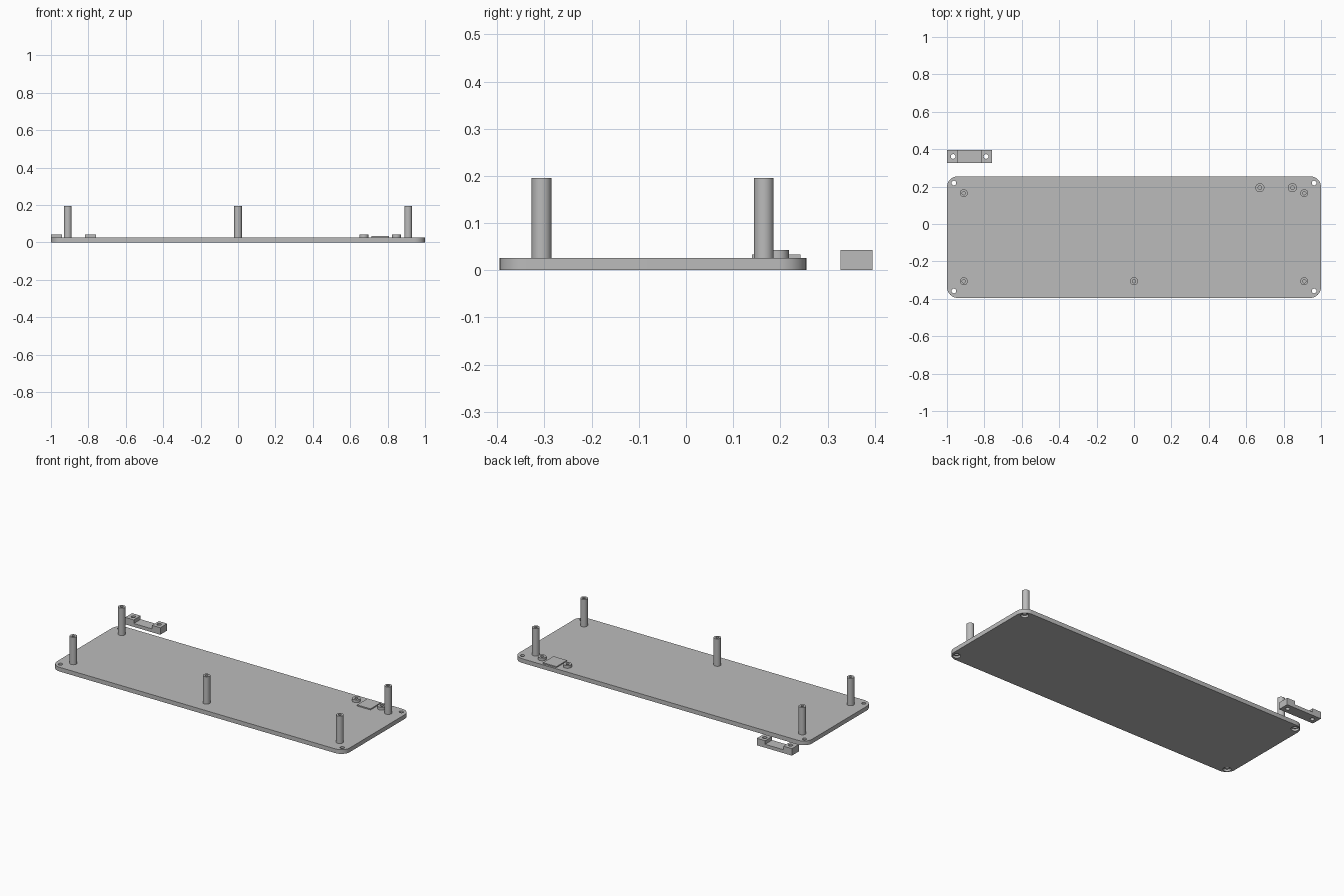
import bpy, bmesh, math

if "Cube" in bpy.data.objects:
    bpy.data.objects.remove(bpy.data.objects["Cube"])

grey = bpy.data.materials.new("plain grey")
grey.diffuse_color = (0.5, 0.5, 0.5, 1)
grey.use_nodes = True
grey.node_tree.nodes["Principled BSDF"].inputs["Base Color"].default_value = grey.diffuse_color


def prism(name, outline, lo, hi, axis="Z"):
    """Extrude a closed 2D outline: xy along z, or xz along y."""
    bm = bmesh.new()
    place = (lambda u, v: (u, v, lo)) if axis == "Z" else (lambda u, v: (u, lo, v))
    face = bm.faces.new([bm.verts.new(place(u, v)) for u, v in outline])
    new = bmesh.ops.extrude_face_region(bm, geom=[face])["geom"]
    shift = (0, 0, hi - lo) if axis == "Z" else (0, hi - lo, 0)
    bmesh.ops.translate(bm, vec=shift, verts=[g for g in new if isinstance(g, bmesh.types.BMVert)])
    bmesh.ops.recalc_face_normals(bm, faces=bm.faces)
    mesh = bpy.data.meshes.new(name)
    bm.to_mesh(mesh)
    bm.free()
    mesh.materials.append(grey)
    obj = bpy.data.objects.new(name, mesh)
    bpy.context.collection.objects.link(obj)
    return obj


def rounded(x0, x1, y0, y1, r, n=10):
    corners = [(x1 - r, y1 - r), (x0 + r, y1 - r), (x0 + r, y0 + r), (x1 - r, y0 + r)]
    return [(cx + r * math.cos(a), cy + r * math.sin(a))
            for k, (cx, cy) in enumerate(corners)
            for a in [math.pi / 2 * (k + i / n) for i in range(n + 1)]]


def cylinder(name, x, y, r, lo, hi, n=32):
    ring = [(x + r * math.cos(2 * math.pi * i / n), y + r * math.sin(2 * math.pi * i / n))
            for i in range(n)]
    return prism(name, ring, lo, hi)


def drill(obj, x, y, r, lo, hi):
    cutter = cylinder("cutter", x, y, r, lo, hi)
    cutter.hide_render = True
    mod = obj.modifiers.new("hole", "BOOLEAN")
    mod.operation, mod.solver, mod.object = "DIFFERENCE", "EXACT", cutter
    bpy.context.view_layer.objects.active = obj
    bpy.ops.object.modifier_apply(modifier=mod.name)
    bpy.data.objects.remove(cutter)


TOP = 0.026

# Base plate with counterbored corner screw holes
plate = prism("base_plate", rounded(-1, 1, -0.395, 0.255, 0.058), 0, TOP)
for x in (-0.963, 0.963):
    for y in (-0.358, 0.219):
        drill(plate, x, y, 0.022, -0.02, 0.013)
        drill(plate, x, y, 0.0125, -0.02, 0.05)

# Tall standoffs with screw bores
for x, y in [(-0.91, 0.165), (0.91, 0.165), (-0.91, -0.306), (0, -0.306), (0.91, -0.306)]:
    post = cylinder("standoff", x, y, 0.021, TOP - 0.001, 0.195)
    drill(post, x, y, 0.009, 0.12, 0.22)

# Short bosses and the raised pad between them
for x in (0.673, 0.847):
    boss = cylinder("short_boss", x, 0.194, 0.024, TOP - 0.001, 0.043)
    drill(boss, x, 0.194, 0.01, 0.027, 0.06)
prism("raised_pad", [(0.715, 0.14), (0.807, 0.14), (0.807, 0.243), (0.715, 0.243)],
      TOP - 0.001, 0.033)

# Loose clamp bracket with raised drilled ends
profile = [(-1, 0), (-0.76, 0), (-0.76, 0.043), (-0.817, 0.043),
           (-0.817, 0.021), (-0.941, 0.021), (-0.941, 0.043), (-1, 0.043)]
clamp = prism("clamp_bracket", profile, 0.327, 0.395, "Y")
for x in (-0.967, -0.791):
    drill(clamp, x, 0.361, 0.0125, -0.02, 0.07)

# Smooth round walls, crisp edges
for obj in bpy.context.collection.objects:
    obj.select_set(True)
bpy.context.view_layer.objects.active = plate
bpy.ops.object.shade_smooth_by_angle(angle=math.radians(30))
